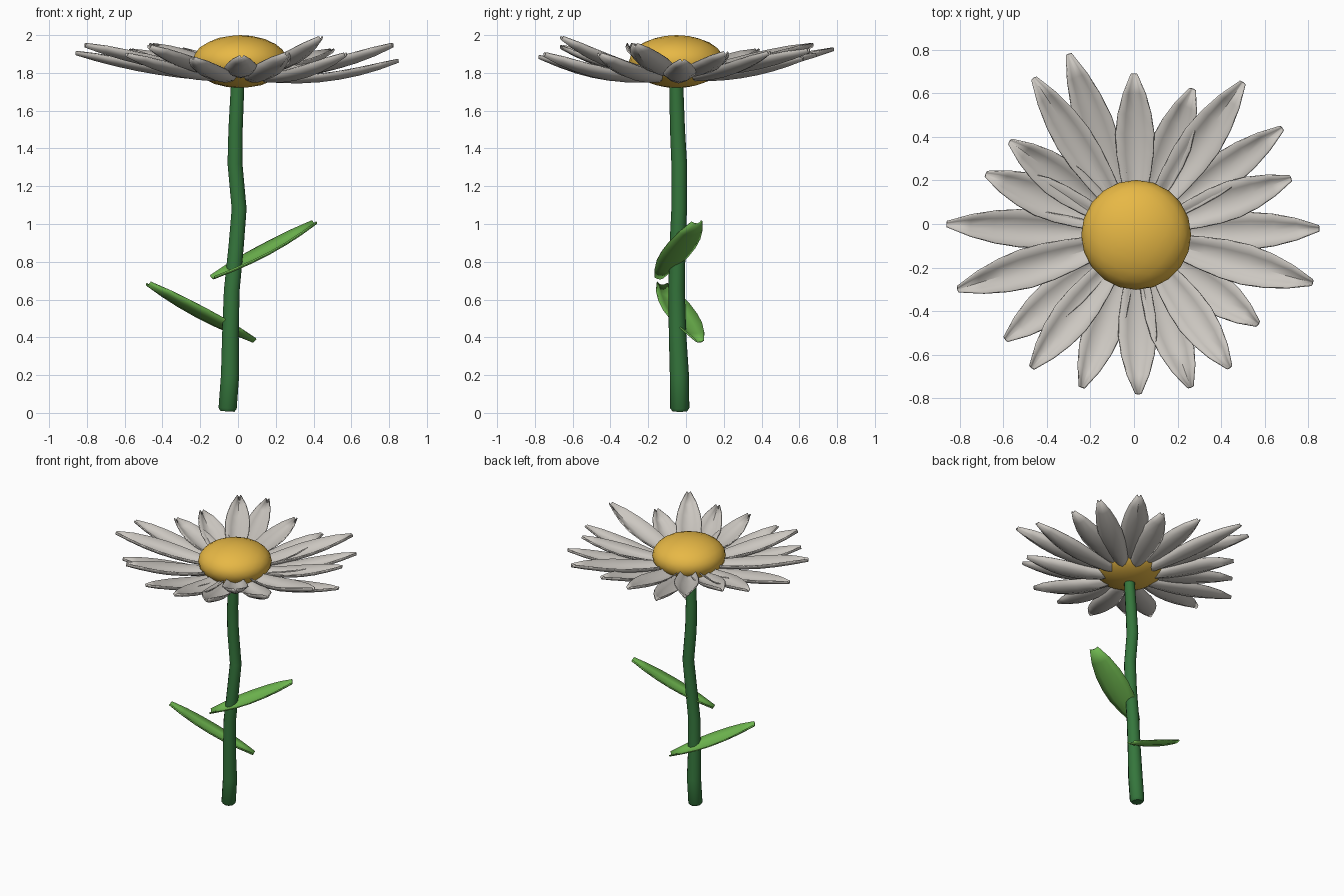
import bpy, bmesh, math, random
from mathutils import Matrix, Vector

random.seed(4)
cube = bpy.data.objects.get("Cube")
if cube:
    bpy.data.objects.remove(cube, do_unlink=True)


def material(name, color):
    m = bpy.data.materials.new(name)
    m.use_nodes = True
    m.diffuse_color = (*color, 1)
    m.node_tree.nodes["Principled BSDF"].inputs["Base Color"].default_value = (*color, 1)
    return m


PETAL = material("petal white", (0.60, 0.57, 0.53))
DISC = material("disc yellow", (0.80, 0.48, 0.06))
STEM = material("stem green", (0.035, 0.18, 0.045))
LEAF = material("leaf green", (0.16, 0.48, 0.08))


def smooth(obj, degrees=40):
    bpy.ops.object.select_all(action="DESELECT")
    obj.select_set(True)
    bpy.context.view_layer.objects.active = obj
    bpy.ops.object.shade_smooth_by_angle(angle=math.radians(degrees))


def add_object(name, bm, mat):
    mesh = bpy.data.meshes.new(name)
    bm.to_mesh(mesh)
    bm.free()
    mesh.materials.append(mat)
    obj = bpy.data.objects.new(name, mesh)
    bpy.context.collection.objects.link(obj)
    smooth(obj)
    return obj


def blade(name, base, tip, up, half_widths, sag, cup, mat):
    """Strip from base to tip with raised rims, used for petals and leaves."""
    base, tip, up = Vector(base), Vector(tip), Vector(up)
    axis = (tip - base).normalized()
    side = up.cross(axis).normalized()
    up = axis.cross(side)
    bm = bmesh.new()
    rows = []
    last = len(half_widths) - 1
    widest = max(half_widths)
    for i, w in enumerate(half_widths):
        t = i / last
        mid = base.lerp(tip, t) - up * sag * 4 * t * (1 - t)
        # rims stay fairly high where the blade narrows
        rim = cup * math.sqrt(w * widest)
        rows.append([bm.verts.new(mid + side * w * u + up * rim * u * u)
                     for u in (-1, -0.55, 0, 0.55, 1)])
    for a, b in zip(rows, rows[1:]):
        for k in range(4):
            bm.faces.new((a[k], b[k], b[k + 1], a[k + 1]))
    bmesh.ops.recalc_face_normals(bm, faces=bm.faces)
    obj = add_object(name, bm, mat)
    solid = obj.modifiers.new("thickness", "SOLIDIFY")
    solid.thickness = 0.008
    solid.offset = 0


# Stem: gently wandering tube with a taper
stem_path = [(-0.056, -0.033, 0.008, 0.85), (-0.055, -0.033, 0.025, 1.1),
             (-0.042, -0.035, 0.2, 1.1), (-0.04, -0.045, 0.42, 1),
             (-0.033, -0.05, 0.65, 0.95), (-0.01, -0.045, 0.88, 0.92),
             (0.006, -0.036, 1.08, 0.9), (-0.016, -0.036, 1.32, 0.9),
             (-0.013, -0.045, 1.5, 0.86), (0.0, -0.053, 1.78, 0.8)]
curve = bpy.data.curves.new("stem", "CURVE")
curve.dimensions = "3D"
curve.bevel_depth = 0.046
curve.bevel_resolution = 3
curve.use_fill_caps = True
spline = curve.splines.new("POLY")
spline.points.add(len(stem_path) - 1)
for p, (x, y, z, r) in zip(spline.points, stem_path):
    p.co = (x, y, z, 1)
    p.radius = r
curve.materials.append(STEM)
stem = bpy.data.objects.new("stem", curve)
bpy.context.collection.objects.link(stem)
bpy.ops.object.select_all(action="DESELECT")
stem.select_set(True)
bpy.context.view_layer.objects.active = stem
bpy.ops.object.convert(target="MESH")
smooth(bpy.context.view_layer.objects.active, 50)

# Leaves: two opposite blades crossing the stem
leaf_widths = [0.028, 0.065, 0.09, 0.097, 0.09, 0.068, 0.03]
blade("upper_leaf", (-0.13, -0.135, 0.71), (0.41, 0.06, 1.0),
      (-0.38, -0.27, 0.86), leaf_widths, 0.018, 0.3, LEAF)
blade("lower_leaf", (0.08, 0.065, 0.375), (-0.48, -0.13, 0.675),
      (0.38, 0.27, 0.86), leaf_widths, 0.018, 0.3, LEAF)

# Flower disc: flattened ball
center = Vector((0.01, -0.05, 0))
bm = bmesh.new()
bmesh.ops.create_icosphere(
    bm, subdivisions=3, radius=1,
    matrix=Matrix.Translation(center + Vector((0, 0, 1.86))) @ Matrix.Diagonal((0.252, 0.252, 0.14, 1)))
add_object("flower_disc", bm, DISC)

# Petals: cupped blades fanned around the disc, defined by their tips
tips = [(0.85, -0.02, 1.87), (0.72, 0.21, 1.91), (0.68, 0.44, 1.91),
        (0.50, 0.65, 1.92), (0.27, 0.62, 1.88), (0.0, 0.69, 1.9),
        (-0.30, 0.78, 1.93), (-0.46, 0.67, 1.95), (-0.57, 0.38, 1.92),
        (-0.68, 0.23, 1.89), (-0.86, 0.0, 1.91), (-0.81, -0.30, 1.95),
        (-0.59, -0.53, 1.9), (-0.47, -0.66, 1.94), (-0.24, -0.75, 1.88),
        (0.02, -0.78, 1.89), (0.26, -0.75, 1.9), (0.44, -0.66, 1.99),
        (0.57, -0.46, 1.9), (0.82, -0.27, 1.95)]
petal_widths = [0.03, 0.05, 0.068, 0.082, 0.086, 0.074, 0.05, 0.012]
for i, tip in enumerate(tips):
    out = Vector((tip[0], tip[1], 0)) - center
    out.normalize()
    base = center + out * 0.1 + Vector((0, 0, 1.76 + 0.03 * (i % 2)))
    scale = random.uniform(0.95, 1.08)
    # petals toward the front left droop the most
    droop = 0.038 + 0.016 * (out.x - out.y) / 1.4
    blade(f"petal_{i + 1}", base, Vector(tip) - Vector((0, 0, 0.012)), (0, 0, 1),
          [w * scale for w in petal_widths], droop, random.uniform(0.45, 0.6), PETAL)
